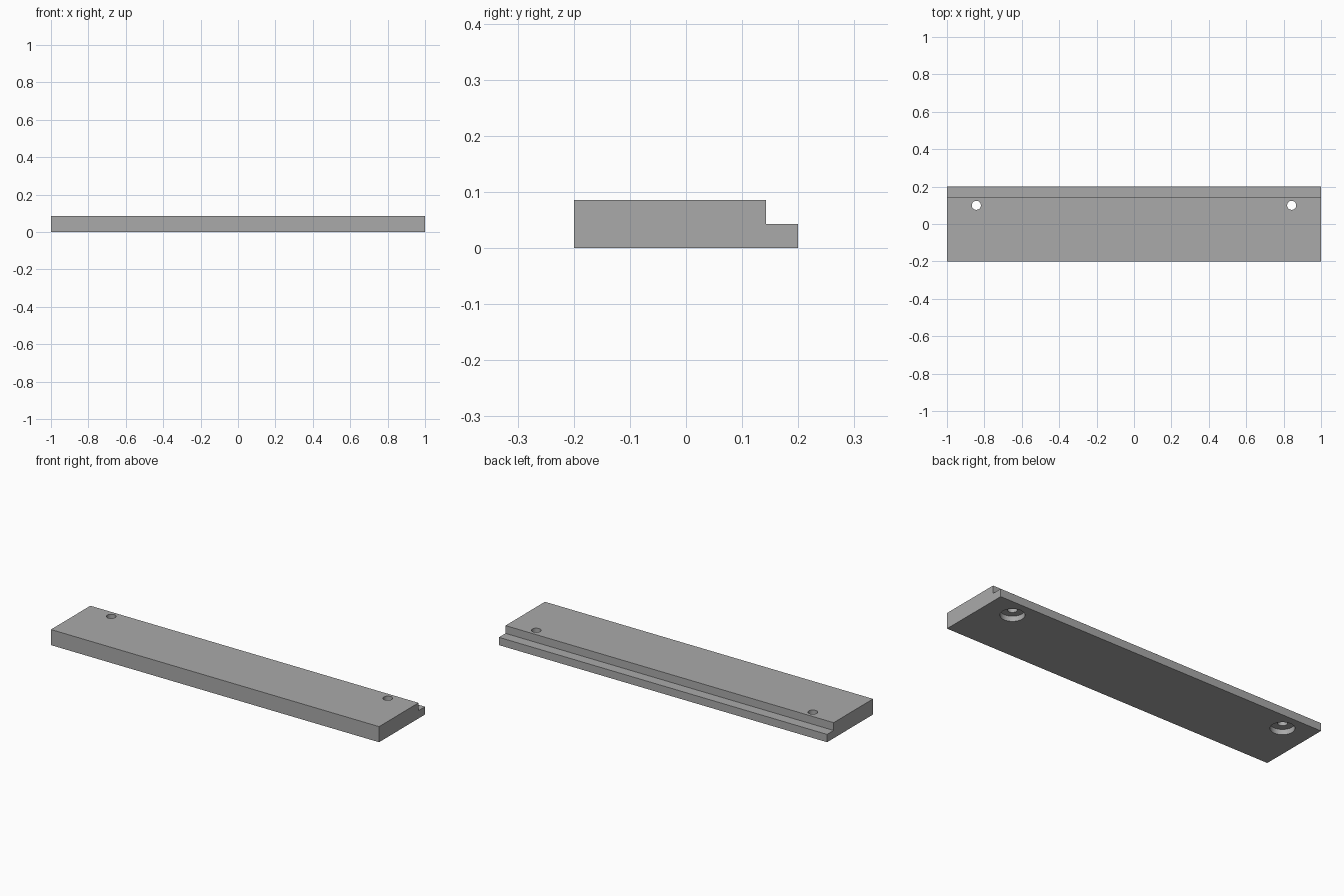
import bpy, bmesh, math

old = bpy.data.objects.get("Cube")
if old:
    bpy.data.objects.remove(old, do_unlink=True)

grey = bpy.data.materials.new("plain_grey")
grey.use_nodes = True
colour = (0.4, 0.4, 0.4, 1)
grey.diffuse_color = colour
grey.node_tree.nodes["Principled BSDF"].inputs["Base Color"].default_value = colour


def add_object(name, bm):
    bmesh.ops.recalc_face_normals(bm, faces=bm.faces)
    mesh = bpy.data.meshes.new(name)
    bm.to_mesh(mesh)
    bm.free()
    mesh.materials.append(grey)
    obj = bpy.data.objects.new(name, mesh)
    bpy.context.scene.collection.objects.link(obj)
    return obj


# Stepped bar: side profile (y, z) extruded along x
profile = [(-0.2, 0), (0.2, 0), (0.2, 0.043), (0.143, 0.043), (0.143, 0.086), (-0.2, 0.086)]
bm = bmesh.new()
face = bm.faces.new([bm.verts.new((-1, y, z)) for y, z in profile])
swept = bmesh.ops.extrude_face_region(bm, geom=[face])["geom"]
bmesh.ops.translate(bm, vec=(2, 0, 0), verts=[v for v in swept if isinstance(v, bmesh.types.BMVert)])
bar = add_object("mounting_bar", bm)


# Screw holes, counterbored from below: stepped cutters made by spinning a profile
def screw_cutter(name, x, y, hole=0.0243, bore=0.06, depth=0.029):
    bm = bmesh.new()
    outline = [(0, -0.05), (bore, -0.05), (bore, depth), (hole, depth), (hole, 0.15), (0, 0.15)]
    verts = [bm.verts.new((r, 0, z)) for r, z in outline]
    edges = [bm.edges.new(pair) for pair in zip(verts, verts[1:])]
    bmesh.ops.spin(bm, geom=verts + edges, cent=(0, 0, 0), axis=(0, 0, 1),
                   angle=math.tau, steps=48)
    bmesh.ops.remove_doubles(bm, verts=bm.verts, dist=0.0001)
    bmesh.ops.translate(bm, vec=(x, y, 0), verts=bm.verts)
    cutter = add_object(name, bm)
    cutter.hide_render = True
    cutter.hide_set(True)
    return cutter


for side, x in (("left", 0.843), ("right", -0.843)):
    cut = bar.modifiers.new(side + "_screw_hole", "BOOLEAN")
    cut.operation = "DIFFERENCE"
    cut.solver = "EXACT"
    cut.object = screw_cutter(side + "_hole_cutter", x, 0.1)

# Smooth hole walls, sharp edges
bpy.ops.object.select_all(action="DESELECT")
bpy.context.view_layer.objects.active = bar
bar.select_set(True)
for cut in list(bar.modifiers):
    bpy.ops.object.modifier_apply(modifier=cut.name)
bpy.ops.object.shade_smooth_by_angle(angle=math.radians(30))
